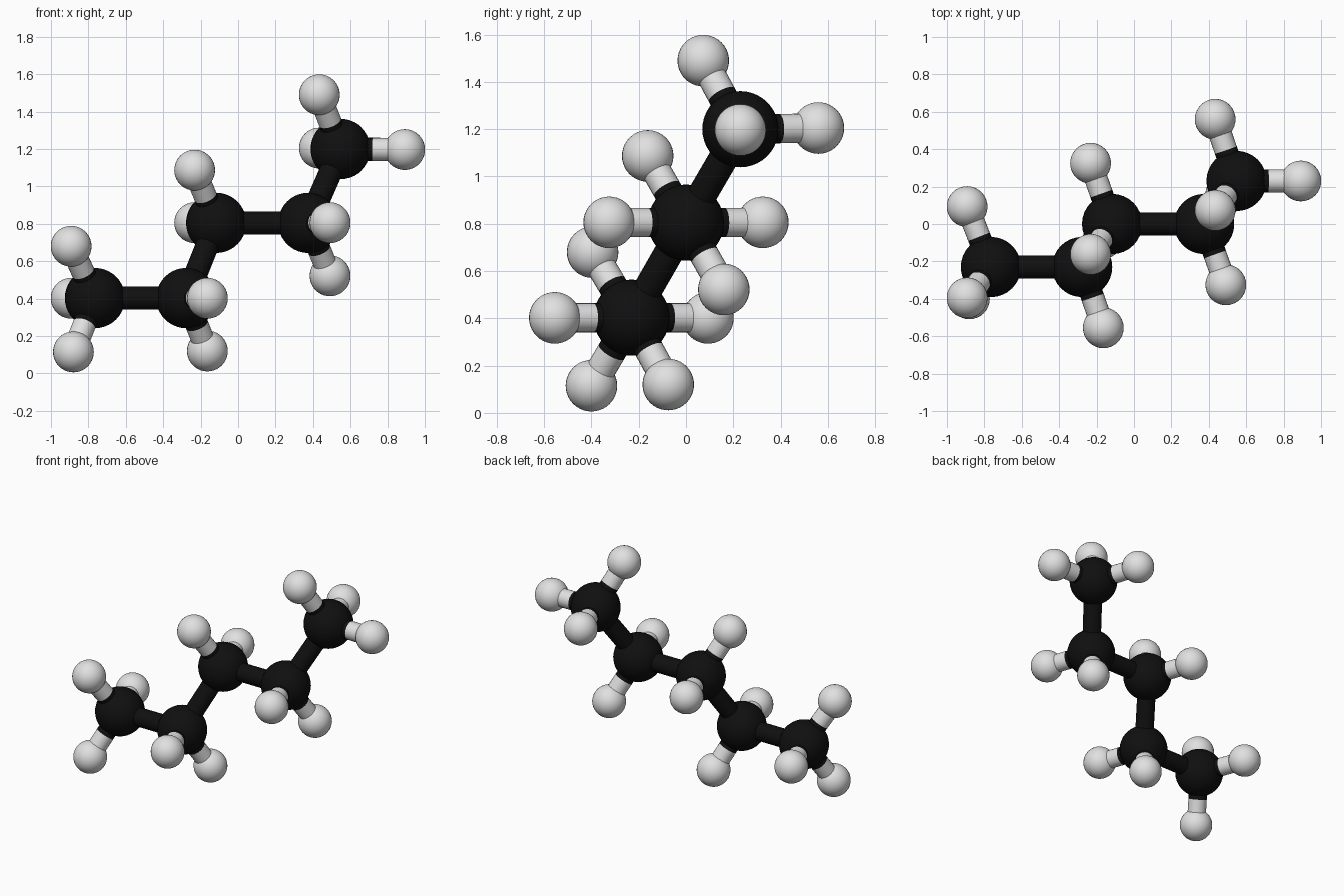
import bpy
from mathutils import Vector

if "Cube" in bpy.data.objects:
    bpy.data.objects.remove(bpy.data.objects["Cube"])

CARBON_R, HYDROGEN_R, BOND_R = 0.161, 0.109, 0.062


def material(name, value):
    m = bpy.data.materials.new(name)
    m.diffuse_color = (value, value, value, 1)
    m.use_nodes = True
    m.node_tree.nodes["Principled BSDF"].inputs["Base Color"].default_value = m.diffuse_color
    return m


black = material("carbon black", 0.005)
white = material("hydrogen white", 0.75)


def finish(name, mat):
    ob = bpy.context.object
    ob.name = name
    ob.data.materials.append(mat)
    bpy.ops.object.shade_smooth_by_angle()


def ball(name, pos, radius, mat):
    bpy.ops.mesh.primitive_uv_sphere_add(segments=32, ring_count=20, radius=radius, location=pos)
    finish(name, mat)


def rod(name, a, b, mat):
    d = b - a
    bpy.ops.mesh.primitive_cylinder_add(
        vertices=24, radius=BOND_R, depth=d.length, end_fill_type='NOTHING',
        location=(a + b) / 2, rotation=d.to_track_quat('Z', 'Y').to_euler())
    finish(name, mat)


# Zigzag chain: each carbon with its hydrogens
chain = [
    ((-0.765, -0.23, 0.403), [(-0.892, -0.395, 0.68), (-0.892, 0.093, 0.402), (-0.88, -0.40, 0.115)]),
    ((-0.277, -0.23, 0.403), [(-0.164, -0.555, 0.402), (-0.164, -0.075, 0.12)]),
    ((-0.117, 0.0, 0.805), [(-0.232, -0.162, 1.087), (-0.232, 0.325, 0.806)]),
    ((0.375, 0.0, 0.805), [(0.491, -0.325, 0.806), (0.491, 0.16, 0.522)]),
    ((0.548, 0.23, 1.2), [(0.434, 0.073, 1.49), (0.892, 0.23, 1.197), (0.434, 0.56, 1.205)]),
]

previous = None
for i, (c, hydrogens) in enumerate(chain, 1):
    c = Vector(c)
    ball(f"carbon_{i}", c, CARBON_R, black)
    if previous:
        rod(f"chain_bond_{i - 1}", previous, c, black)
    previous = c
    for j, h in enumerate(hydrogens, 1):
        h = Vector(h)
        mid = (c + h) / 2
        ball(f"hydrogen_{i}_{j}", h, HYDROGEN_R, white)
        # Side bonds change colour half way
        rod(f"bond_inner_{i}_{j}", c, mid, black)
        rod(f"bond_outer_{i}_{j}", mid, h, white)
